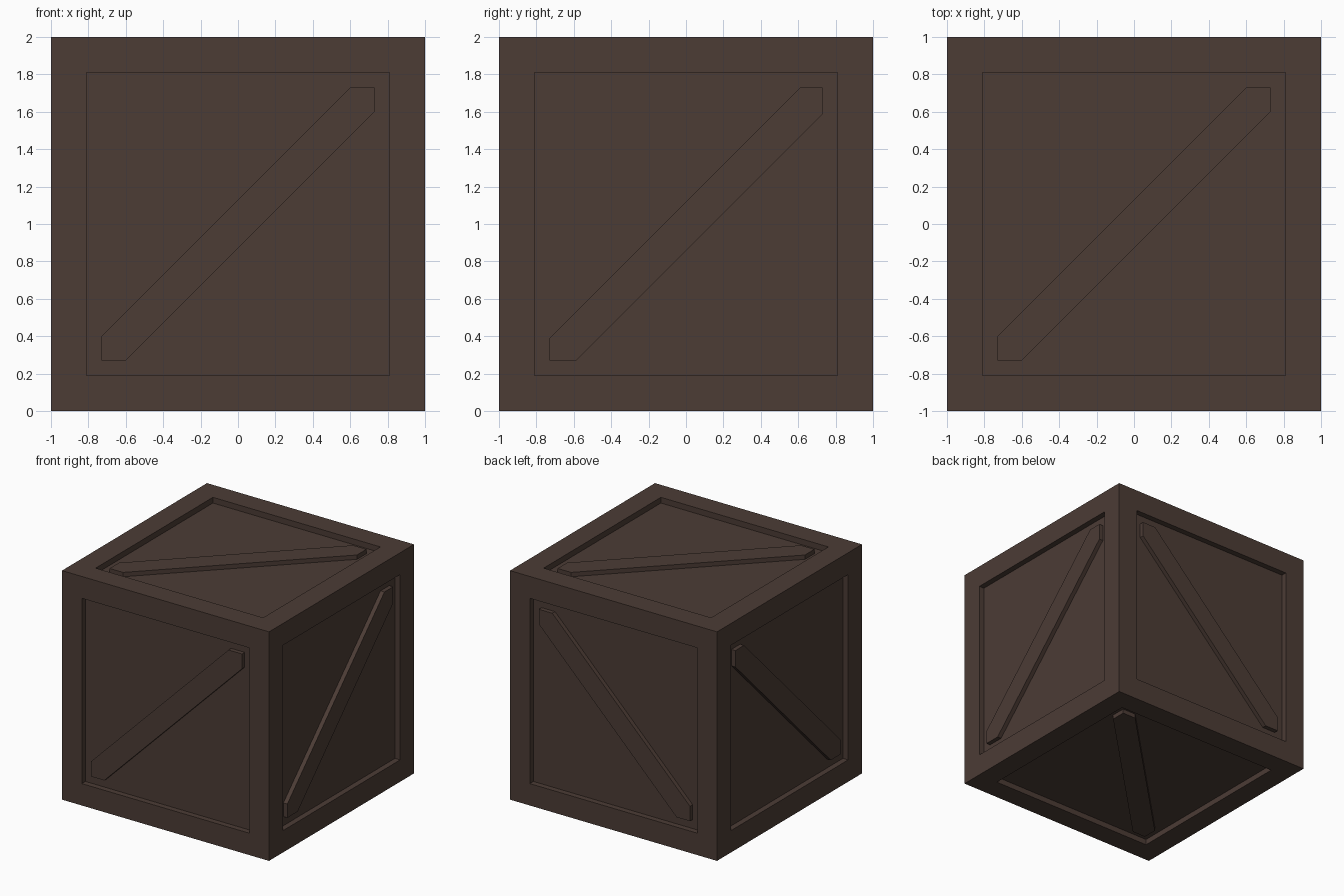
import bpy, bmesh
from mathutils import Vector

if "Cube" in bpy.data.objects:
    bpy.data.objects.remove(bpy.data.objects["Cube"])

FRAME = 0.27     # border width
DEPTH = 0.05     # panel recess
LIP = 0.012      # brace sits just below the frame
INNER = 1 - FRAME

wood = bpy.data.materials.new("dark_brown_wood")
wood.diffuse_color = (0.0723, 0.0452, 0.0356, 1)
wood.use_nodes = True
wood.node_tree.nodes["Principled BSDF"].inputs["Base Color"].default_value = wood.diffuse_color


def finish(bm, name):
    bmesh.ops.recalc_face_normals(bm, faces=bm.faces)
    mesh = bpy.data.meshes.new(name)
    bm.to_mesh(mesh)
    bm.free()
    mesh.materials.append(wood)
    ob = bpy.data.objects.new(name, mesh)
    bpy.context.collection.objects.link(ob)


# Crate body: cube with a sunken square panel on each side
bm = bmesh.new()
bmesh.ops.create_cube(bm, size=2)
panels = list(bm.faces)
bmesh.ops.inset_individual(bm, faces=panels, thickness=FRAME, depth=0)
sunk = bmesh.ops.extrude_discrete_faces(bm, faces=panels)["faces"]
for f in sunk:
    f.normal_update()
    bmesh.ops.translate(bm, verts=f.verts, vec=-f.normal * DEPTH)
bmesh.ops.translate(bm, verts=bm.verts, vec=(0, 0, 1))
finish(bm, "crate_body")


# Diagonal brace: strip from corner to corner, clipped by the inner square
def brace(name, u, v, n, up, low):
    i = INNER
    outline = [(-i, -i), (-i + low, -i), (i, i - low),
               (i, i), (i - up, i), (-i, -i + up)]
    bm = bmesh.new()
    top, base = 1 - LIP, 1 - DEPTH - 0.01
    verts = [bm.verts.new(u * a + v * b + n * base + Vector((0, 0, 1))) for a, b in outline]
    face = bm.faces.new(verts)
    ext = bmesh.ops.extrude_face_region(bm, geom=[face])["geom"]
    bmesh.ops.translate(bm, vec=n * (top - base),
                        verts=[e for e in ext if isinstance(e, bmesh.types.BMVert)])
    finish(bm, name)


X, Y, Z = Vector((1, 0, 0)), Vector((0, 1, 0)), Vector((0, 0, 1))
for u, v, n, names, up, low in (
        (X, Z, Y, ("back", "front"), 0.13, 0.13),
        (Y, Z, X, ("right", "left"), 0.12, 0.143),
        (X, Y, Z, ("top", "bottom"), 0.13, 0.13)):
    for sign, side in zip((1, -1), names):
        brace(side + "_brace", u, v, n * sign, up, low)
